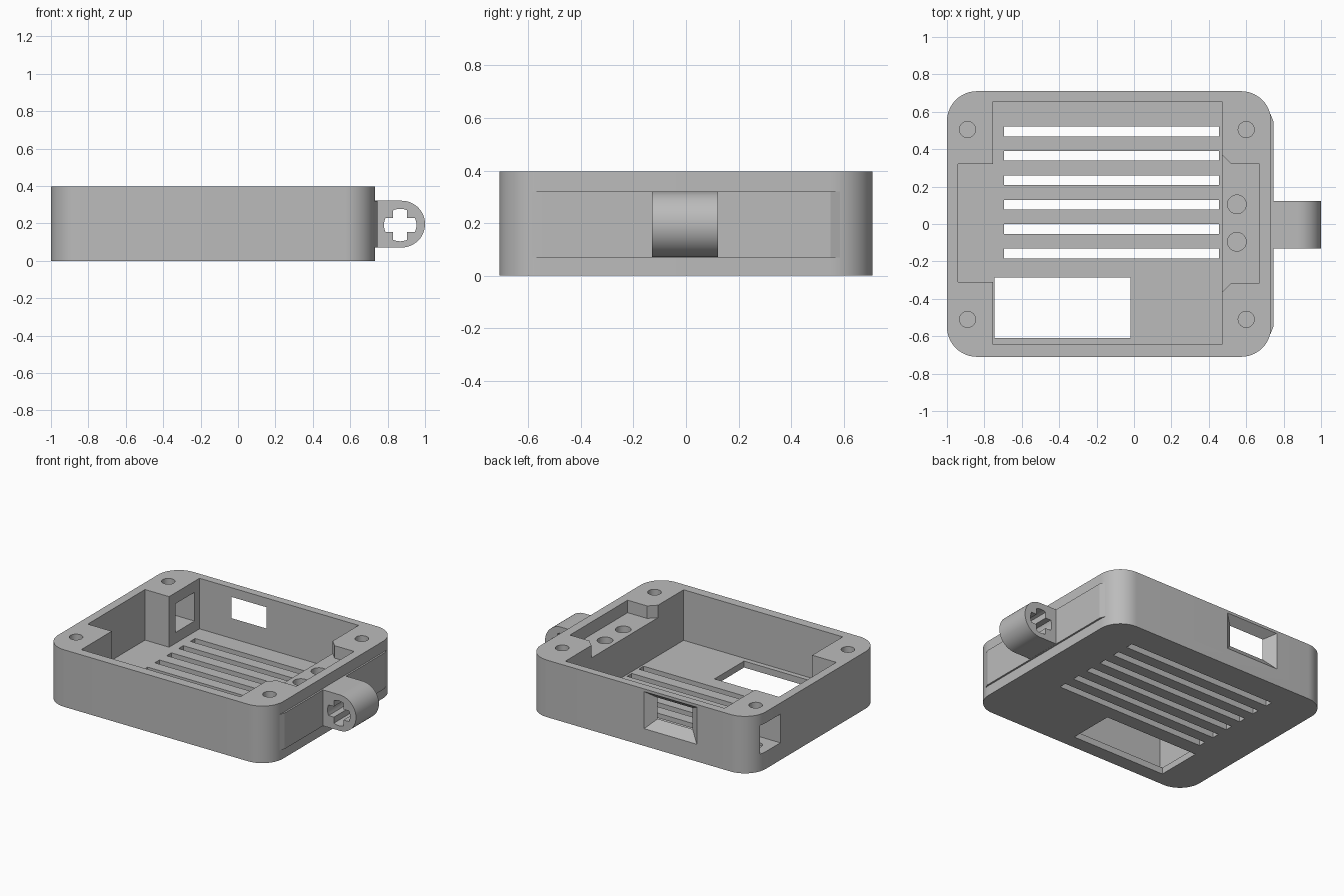
import bpy, bmesh, math
from mathutils import Vector

if "Cube" in bpy.data.objects:
    bpy.data.objects.remove(bpy.data.objects["Cube"])

grey = bpy.data.materials.new("plain grey")
grey.diffuse_color = (0.50, 0.50, 0.50, 1)
grey.use_nodes = True
grey.node_tree.nodes["Principled BSDF"].inputs["Base Color"].default_value = grey.diffuse_color


def loft(name, rings):
    """Solid between two matching rings of 3D points."""
    bm = bmesh.new()
    a, b = [[bm.verts.new(p) for p in r] for r in rings]
    bm.faces.new(a)
    bm.faces.new(b)
    n = len(a)
    for i in range(n):
        j = (i + 1) % n
        bm.faces.new((a[i], a[j], b[j], b[i]))
    bmesh.ops.recalc_face_normals(bm, faces=bm.faces)
    me = bpy.data.meshes.new(name)
    bm.to_mesh(me)
    bm.free()
    ob = bpy.data.objects.new(name, me)
    bpy.context.collection.objects.link(ob)
    me.materials.append(grey)
    return ob


def prism(name, pts, lo, hi, axis="z"):
    if axis == "z":
        return loft(name, [[(x, y, h) for x, y in pts] for h in (lo, hi)])
    return loft(name, [[(x, h, z) for x, z in pts] for h in (lo, hi)])


def rect(x0, x1, y0, y1):
    return [(x0, y0), (x1, y0), (x1, y1), (x0, y1)]


def arc(cx, cy, r, a0, a1, n):
    return [(cx + r * math.cos(math.radians(a0 + (a1 - a0) * i / n)),
             cy + r * math.sin(math.radians(a0 + (a1 - a0) * i / n)))
            for i in range(n + 1)]


def circle(cx, cy, r, n=32):
    return arc(cx, cy, r, 0, 360, n)[:-1]


def cut(target, cutter):
    m = target.modifiers.new("cut", "BOOLEAN")
    m.operation, m.solver, m.object = "DIFFERENCE", "EXACT", cutter
    bpy.context.view_layer.objects.active = target
    bpy.ops.object.modifier_apply(modifier=m.name)
    bpy.data.objects.remove(cutter, do_unlink=True)


def smooth(ob):
    bpy.ops.object.select_all(action="DESELECT")
    ob.select_set(True)
    bpy.context.view_layer.objects.active = ob
    bpy.ops.object.shade_smooth_by_angle(angle=math.radians(30))


# rounded case body
X0, X1, Y, R, H, FLOOR = -1.0, 0.733, 0.71, 0.16, 0.397, 0.045
outline = (arc(X1 - R, Y - R, R, 0, 90, 14) + arc(X0 + R, Y - R, R, 90, 180, 14)
           + arc(X0 + R, R - Y, R, 180, 270, 14) + arc(X1 - R, R - Y, R, 270, 360, 14))
case = prism("case_body", outline, 0, H)

# main cavity with the extension on the left
cut(case, prism("cavity", [
    (-0.755, -0.645), (0.47, -0.645), (0.47, 0.655), (-0.755, 0.655),
    (-0.755, 0.32), (-0.94, 0.32), (-0.94, -0.31), (-0.755, -0.31)], FLOOR, 0.6))

# shallow shelf on the right with chamfered mouth
cut(case, prism("shelf", [
    (0.40, -0.365), (0.47, -0.365), (0.52, -0.315), (0.67, -0.315),
    (0.67, 0.32), (0.52, 0.32), (0.47, 0.37), (0.40, 0.37)], 0.31, 0.6))

# blind holes in the corners and the shelf
for x, y, r in [(-0.89, 0.505, 0.043), (-0.89, -0.51, 0.043), (0.6, 0.505, 0.043),
                (0.6, -0.51, 0.043), (0.55, 0.105, 0.05), (0.55, -0.095, 0.05)]:
    cut(case, prism("hole", circle(x, y, r), 0.1, 0.6))

# vent slots and rectangular opening in the floor
for i in range(6):
    y = 0.495 - 0.1305 * i
    cut(case, prism("slot", rect(-0.695, 0.455, y - 0.026, y + 0.026), -0.1, 0.1))
cut(case, prism("floor_opening", rect(-0.745, -0.02, -0.61, -0.285), -0.1, 0.1))

# tunnel through the back left corner block
cut(case, prism("tunnel", rect(-1.1, -0.7, 0.39, 0.60), 0.12, 0.32))

# tapered window in the back wall
inner = [Vector((x, 0.655, z)) for x, z in rect(-0.51, -0.24, 0.185, 0.333)]
outer = [Vector((x, 0.71, z)) for x, z in rect(-0.58, -0.175, 0.12, 0.378)]
cut(case, loft("window", [[a.lerp(b, t) for a, b in zip(inner, outer)]
                          for t in (-0.15, 1.15)]))
smooth(case)

# thin raised pad on the right wall
pad = prism("side_pad", [(0.69, -0.585), (0.731, -0.585), (0.745, -0.55),
                         (0.745, 0.55), (0.731, 0.585), (0.69, 0.585)], 0.07, 0.32)

# round-ended lug with a cross-shaped bore
CX, CZ = 0.875, 0.196
lug = prism("lug", [(0.70, CZ - 0.125)] + arc(CX, CZ, 0.125, -90, 90, 24)
            + [(0.70, CZ + 0.125)], -0.13, 0.122, "y")
w, r = 0.037, 0.087
edge = math.degrees(math.asin(w / r))
cross = []
for k in range(4):
    cross += arc(CX - 0.008, CZ - 0.005, r, 90 * k - edge, 90 * k + edge, 6)
    cross += arc(CX - 0.008, CZ - 0.005, w * math.sqrt(2), 90 * k + 45, 90 * k + 46, 1)[:1]
cut(lug, prism("cross_bore", cross, -0.3, 0.3, "y"))
smooth(lug)
